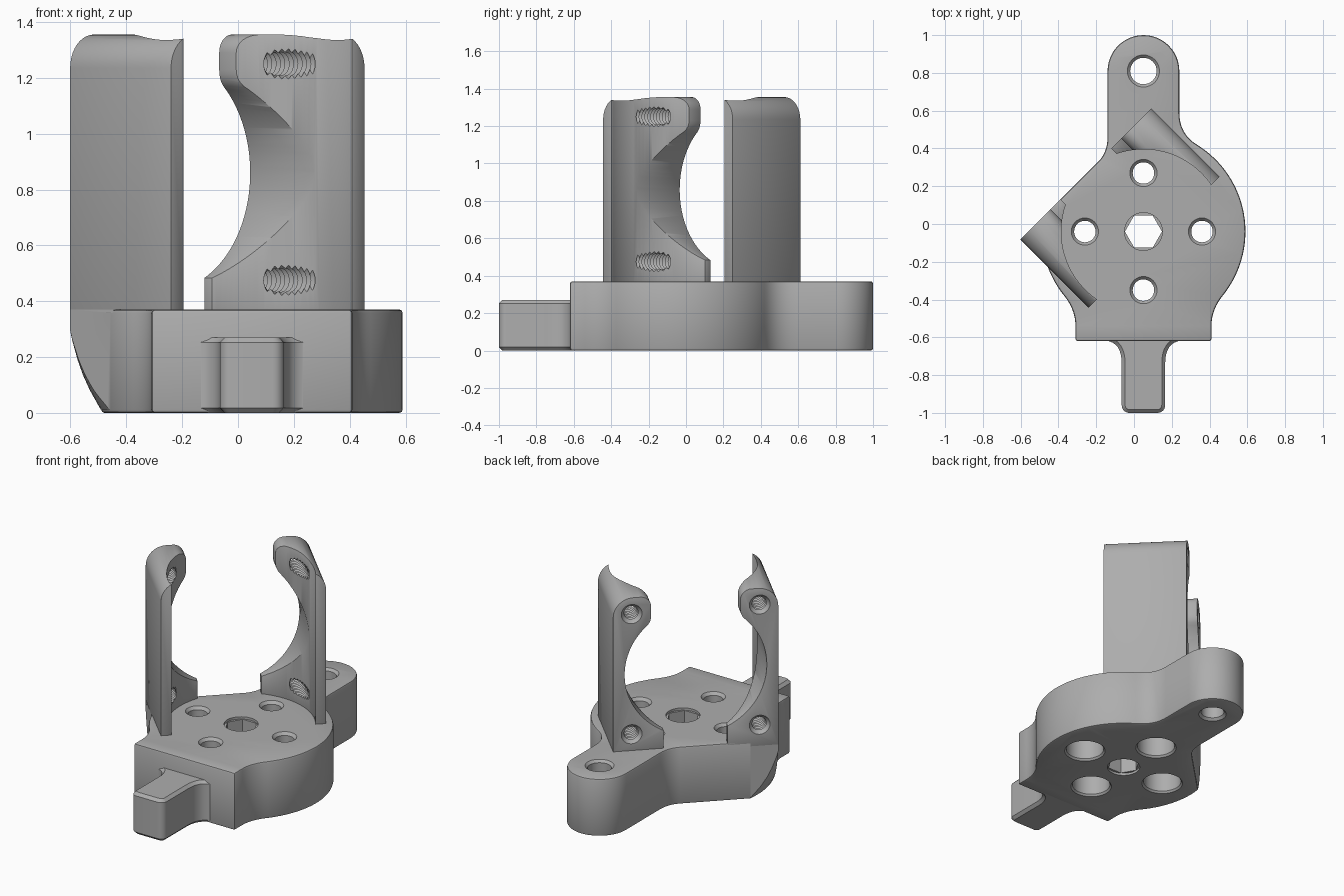
import bpy, bmesh, math
from mathutils import Matrix, Vector

cube = bpy.data.objects.get("Cube")
if cube:
    bpy.data.objects.remove(cube, do_unlink=True)

grey = bpy.data.materials.new("matte_grey")
grey.use_nodes = True
COLOUR = (0.42, 0.42, 0.42, 1)
grey.diffuse_color = COLOUR
grey.node_tree.nodes["Principled BSDF"].inputs["Base Color"].default_value = COLOUR

CX, CY, R, H = 0.05, -0.04, 0.54, 0.37      # hub centre, radius, height
HUB = Matrix.Translation((CX, CY, 0))
FRAME = HUB @ Matrix.Rotation(math.radians(45), 4, 'Z')   # bracket frame
UPRIGHT = Matrix.Rotation(math.radians(90), 4, 'X')       # profile xy -> xz


def make(name, bm, matrix=Matrix()):
    bmesh.ops.transform(bm, matrix=matrix, verts=bm.verts)
    bmesh.ops.recalc_face_normals(bm, faces=bm.faces)
    me = bpy.data.meshes.new(name)
    bm.to_mesh(me)
    bm.free()
    me.materials.append(grey)
    ob = bpy.data.objects.new(name, me)
    bpy.context.collection.objects.link(ob)
    return ob


def prism(name, pts, z0, z1, matrix=Matrix()):
    bm = bmesh.new()
    face = bm.faces.new([bm.verts.new((x, y, z0)) for x, y in pts])
    ext = bmesh.ops.extrude_face_region(bm, geom=[face])
    top = [g for g in ext["geom"] if isinstance(g, bmesh.types.BMVert)]
    bmesh.ops.translate(bm, verts=top, vec=(0, 0, z1 - z0))
    return make(name, bm, matrix)


def lathe(name, prof, matrix=Matrix(), n=32, phase=0.0):
    """Closed solid of revolution from (radius, z) pairs."""
    bm = bmesh.new()
    rings = []
    for r, z in prof:
        rings.append([bm.verts.new((r * math.cos(phase + math.tau * i / n),
                                    r * math.sin(phase + math.tau * i / n), z)) for i in range(n)])
    for a, b in zip(rings, rings[1:]):
        for i in range(n):
            j = (i + 1) % n
            bm.faces.new((a[i], a[j], b[j], b[i]))
    bm.faces.new(rings[0])
    bm.faces.new(rings[-1])
    return make(name, bm, matrix)


def arc(cx, cy, r, a0, a1, n=10):
    angles = [math.radians(a0 + (a1 - a0) * i / n) for i in range(n + 1)]
    return [(cx + r * math.cos(a), cy + r * math.sin(a)) for a in angles]


def bend(p, q, r, n=8):
    """Quadratic curve from p to r, pulled towards q."""
    p, q, r = Vector(p), Vector(q), Vector(r)
    return [tuple(p * (1 - t) ** 2 + q * 2 * t * (1 - t) + r * t * t)
            for t in (i / n for i in range(n + 1))]


def apply(ob, mod):
    with bpy.context.temp_override(object=ob, active_object=ob, selected_objects=[ob]):
        bpy.ops.object.modifier_apply(modifier=mod.name)


def boolean(ob, other, op='DIFFERENCE'):
    mod = ob.modifiers.new("bool", 'BOOLEAN')
    mod.operation, mod.solver, mod.object = op, 'EXACT', other
    apply(ob, mod)
    bpy.data.objects.remove(other, do_unlink=True)


def bevel(ob, width, angle, segments=2):
    mod = ob.modifiers.new("bevel", 'BEVEL')
    mod.width, mod.segments = width, segments
    mod.limit_method, mod.angle_limit = 'ANGLE', math.radians(angle)
    apply(ob, mod)


# Base plate: round hub, square front, ear at the back, diagonal flat side
outline = [(-0.31, -0.62), (0.41, -0.62)]
outline += bend((0.41, -0.54), (0.41, -0.45), (CX + R * math.cos(math.radians(-38)), CY + R * math.sin(math.radians(-38))))
outline += arc(CX, CY, R, -36, 56, 28)
outline += bend((0.336, 0.418), (0.24, 0.475), (0.24, 0.59))
outline += arc(0.05, 0.81, 0.19, 0, 180, 24)
outline += bend((-0.14, 0.46), (-0.14, 0.38), (-0.19, 0.329))
outline += arc(CX, CY, R, 172, 216, 14)
outline += bend((CX + R * math.cos(math.radians(218)), CY + R * math.sin(math.radians(218))), (-0.31, -0.45), (-0.31, -0.54))
base = prism("base_plate", outline, 0, H)
bevel(base, 0.012, 50)

# Overhanging corner under the left arm, curving down into the hub
corner = prism("corner", [(-0.49, -0.08), (-0.2, -0.08), (-0.2, 0.431), (-0.49, 0.431)], 0.012, H, FRAME)
bowl = lathe("bowl", [(0.535, 0), (0.58, 0.08), (0.605, 0.135), (0.625, 0.19),
                      (0.645, 0.26), (0.658, 0.32), (0.67, 0.4)], HUB, 96)
boolean(corner, bowl, 'INTERSECT')
boolean(base, corner, 'UNION')

# Front tab with flared root and chamfered top
half = arc(0.075, -0.96, 0.04, -90, 0, 6) + bend((0.115, -0.74), (0.115, -0.625), (0.2, -0.618)) + [(0.2, -0.58)]
tab_pts = [(CX + x, y) for x, y in half] + [(CX - x, y) for x, y in reversed(half)]
tab = prism("front_tab", tab_pts, 0, 0.27)
bevel(tab, 0.018, 60, 1)

# Counterbored holes around the hub, ear hole and hexagonal centre hole
for k in range(4):
    a = k * math.pi / 2
    boolean(base, lathe("bolt_cut", [(0.125, -0.02), (0.125, 0), (0.115, 0.012), (0.115, 0.2), (0.057, 0.2),
                                     (0.057, 0.352), (0.072, H), (0.072, 0.4)],
                        Matrix.Translation((CX + 0.31 * math.cos(a), CY + 0.31 * math.sin(a), 0))))
boolean(base, lathe("ear_cut", [(0.085, -0.02), (0.085, 0), (0.07, 0.015), (0.07, 0.355), (0.085, H), (0.085, 0.4)],
                    Matrix.Translation((0.05, 0.81, 0))))
boolean(base, lathe("hex_cut", [(0.098, -0.02), (0.098, 0.4)], HUB, 6))
for z0, z1 in ((-0.02, 0.015), (H - 0.015, 0.4)):
    boolean(base, lathe("rim_cut", [(0.1, z0), (0.1, z1)], HUB))


# Bracket arms: arched plate, hollowed by an upright cylinder, threaded holes
def arm(name, side):
    a0 = math.degrees(math.asin(0.311 / 0.422))
    a1 = math.degrees(math.asin(-0.377 / 0.422))
    prof = [(0.49, 0.34)] + arc(0.37, 1.235, 0.12, 0, 90, 10) + arc(0.33, 1.29, 0.065, 90, 180, 8)
    prof += bend((0.265, 1.23), (0.265, 1.195), (0.285, 1.171), 4) + arc(0, 0.86, 0.422, a0, a1, 40)[1:]
    prof += [(0.19, 0.34)]
    # extruded along the bracket depth
    ob = prism(name, [(side * x, z) for x, z in prof], -0.431, 0.08, FRAME @ UPRIGHT)
    boolean(ob, lathe("cradle_cut", [(0.435, 0.2), (0.435, 1.5)], HUB, 128))
    bevel(ob, 0.01, 48)
    # zigzag thread cutters
    for z in (0.475, 1.25):
        thread = [(0.062, 0.45), (0.062, 0.431), (0.052, 0.418)]
        thread += [(0.042 if i % 2 == 0 else 0.055, 0.41 - i * 0.011) for i in range(29)]
        place = FRAME @ Matrix.Translation((side * 0.38, 0, z)) @ UPRIGHT.inverted()
        # lathe axis turned to run from the flat back towards the cradle
        boolean(ob, lathe("thread_cut", [(r, d) for r, d in thread], place, 20))
    return ob


parts = [base, tab, arm("left_arm", 1), arm("right_arm", -1)]

# Smooth shading with sharp edges kept
for ob in bpy.context.view_layer.objects:
    ob.select_set(ob in parts)
bpy.context.view_layer.objects.active = base
bpy.ops.object.shade_smooth_by_angle(angle=math.radians(32))
